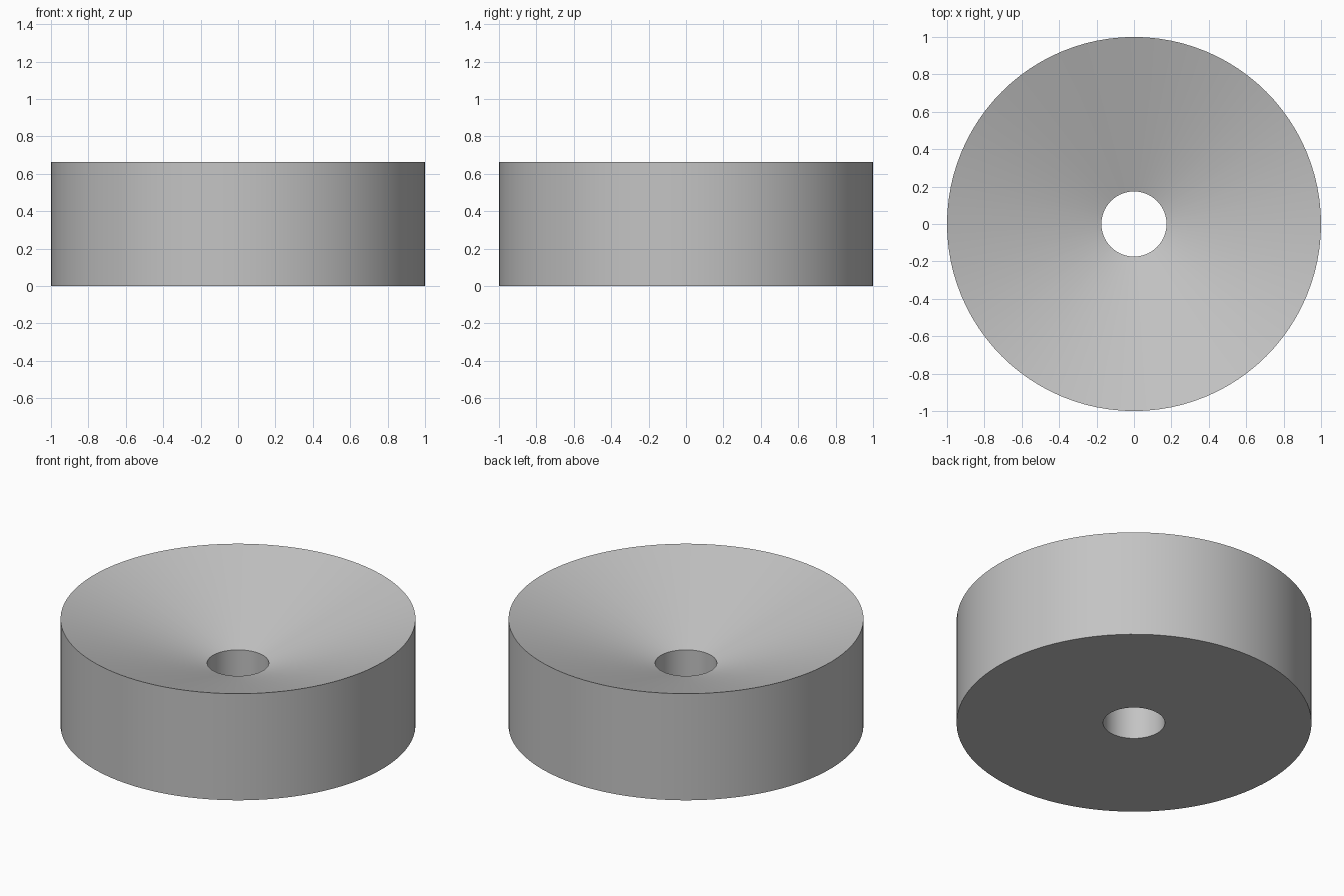
import bpy
import bmesh
import math

cube = bpy.data.objects.get("Cube")
if cube:
    bpy.data.objects.remove(cube, do_unlink=True)

SEGMENTS = 96
OUTER, HOLE = 1.0, 0.174
HEIGHT, HOLE_TOP = 0.663, 0.388

# Plain grey material
grey = bpy.data.materials.new("plain grey")
grey.use_nodes = True
colour = (0.55, 0.55, 0.55, 1.0)
grey.diffuse_color = colour
grey.node_tree.nodes["Principled BSDF"].inputs["Base Color"].default_value = colour

# Closed section: flat base, outer wall, conical dish, straight bore
profile = [(HOLE, 0), (OUTER, 0), (OUTER, HEIGHT), (HOLE, HOLE_TOP)]
bm = bmesh.new()
verts = [bm.verts.new((r, 0, z)) for r, z in profile]
edges = [bm.edges.new((verts[i], verts[(i + 1) % len(verts)])) for i in range(len(verts))]
bmesh.ops.spin(bm, geom=verts + edges, cent=(0, 0, 0), axis=(0, 0, 1),
               angle=math.tau, steps=SEGMENTS, use_merge=True)
bmesh.ops.remove_doubles(bm, verts=bm.verts, dist=0.0001)
bmesh.ops.recalc_face_normals(bm, faces=bm.faces)

mesh = bpy.data.meshes.new("dished_ring")
bm.to_mesh(mesh)
bm.free()
mesh.materials.append(grey)
ring = bpy.data.objects.new("dished_ring", mesh)
bpy.context.collection.objects.link(ring)

# Smooth walls with crisp rims; the dish meets the wall well above this angle
bpy.ops.object.select_all(action="DESELECT")
ring.select_set(True)
bpy.context.view_layer.objects.active = ring
bpy.ops.object.shade_smooth_by_angle(angle=math.radians(30))
